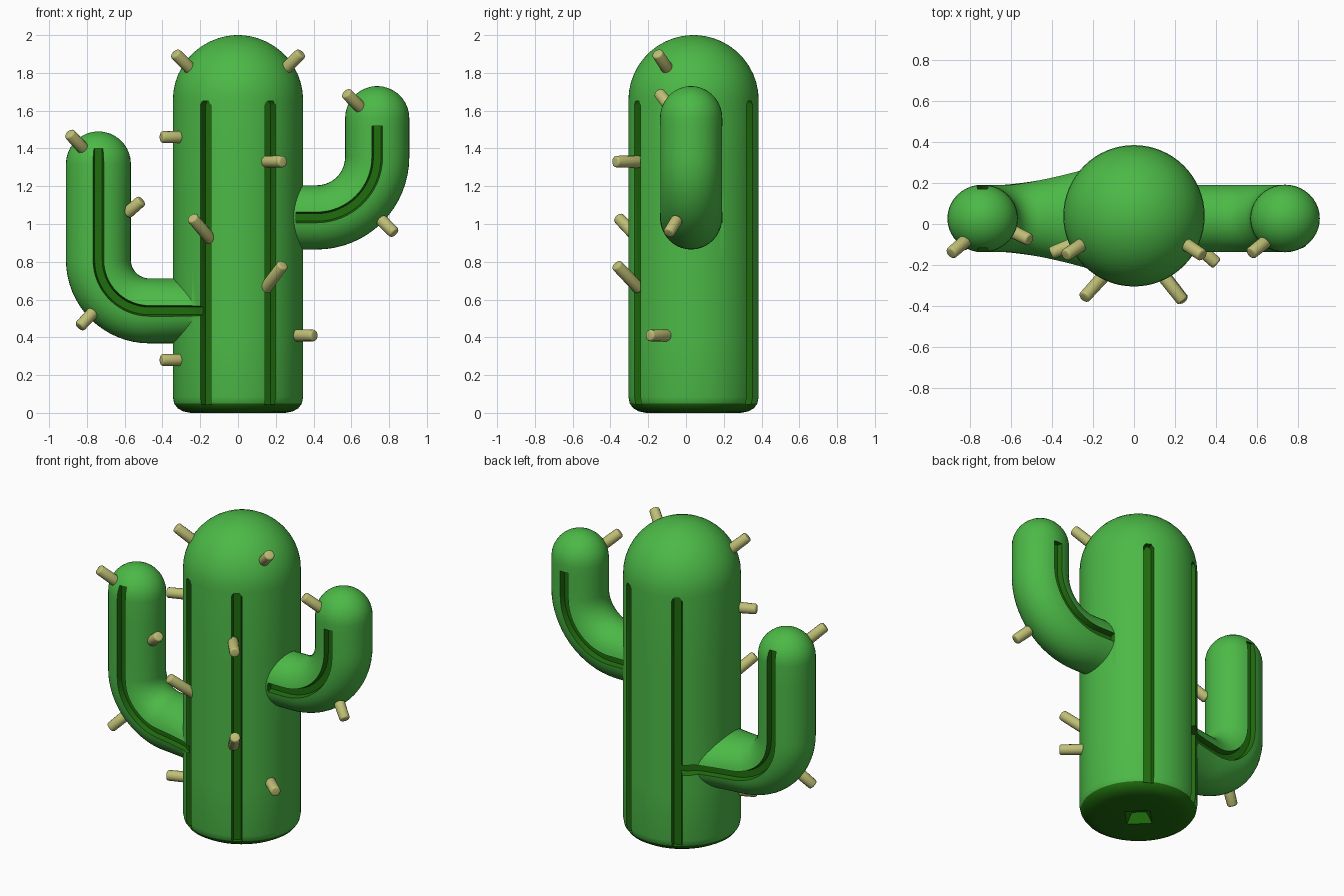
import bpy, bmesh, math
from mathutils import Vector, Matrix

if "Cube" in bpy.data.objects:
    bpy.data.objects.remove(bpy.data.objects["Cube"])


def material(name, rgb):
    m = bpy.data.materials.new(name)
    m.diffuse_color = (*rgb, 1)
    m.use_nodes = True
    m.node_tree.nodes["Principled BSDF"].inputs["Base Color"].default_value = m.diffuse_color
    return m


GREEN = material("cactus_green", (0.072, 0.485, 0.062))
DARK = material("groove_dark_green", (0.014, 0.15, 0.004))
STRAW = material("spine_straw", (0.52, 0.52, 0.18))
CY, R = 0.04, 0.345          # trunk centre y and radius
AY = 0.027                   # arm centre y


def loft(name, rings, index=0):
    """Skin a list of equal-sized rings, closed at both ends."""
    bm = bmesh.new()
    rows = [[bm.verts.new(p) for p in ring] for ring in rings]
    n = len(rows[0])
    for a, b in zip(rows, rows[1:]):
        for i in range(n):
            bm.faces.new((a[i], a[(i + 1) % n], b[(i + 1) % n], b[i]))
    bm.faces.new(rows[0])
    bm.faces.new(rows[-1])
    bmesh.ops.recalc_face_normals(bm, faces=bm.faces)
    for f in bm.faces:
        f.material_index = index
    me = bpy.data.meshes.new(name)
    bm.to_mesh(me)
    bm.free()
    me.materials.append(GREEN)
    me.materials.append(DARK)
    ob = bpy.data.objects.new(name, me)
    bpy.context.collection.objects.link(ob)
    return ob


def combine(target, other, operation):
    mod = target.modifiers.new("cut", 'BOOLEAN')
    mod.operation, mod.object, mod.solver = operation, other, 'EXACT'
    bpy.context.view_layer.objects.active = target
    bpy.ops.object.modifier_apply(modifier=mod.name)
    bpy.data.objects.remove(other)


def arm_path(u0, u1, z0, z1, bend):
    """Points (u, z, tangent) : out from the trunk, round the bend, then up."""
    pts = [(u0 + (u1 - bend - u0) * i / 8, z0, (1, 0)) for i in range(8)]
    for i in range(17):
        a = math.pi / 2 * i / 16
        pts.append((u1 - bend + bend * math.sin(a), z0 + bend - bend * math.cos(a),
                    (math.cos(a), math.sin(a))))
    for i in range(1, 5):
        pts.append((u1, z0 + bend + (z1 - z0 - bend) * i / 4, (0, 1)))
    return pts


def half_depth(u, flare):
    t = min(1.2, max(0, (0.65 - u) / 0.4))
    return 0.165 + flare * t ** 1.5


# trunk: lathed profile with rounded foot and dome
profile = [(0.25, 0), (0.29, 0.008), (0.32, 0.025), (0.338, 0.05), (R, 0.085)]
profile += [(R, z) for z in (0.4, 0.8, 1.2, 1.655)]
profile += [(R * math.cos(math.radians(a)), 1.655 + R * math.sin(math.radians(a)))
            for a in (8, 16, 24, 32, 40, 48, 56, 64, 72, 79, 85, 88.5)]
body = loft("cactus_body", [[(r * math.cos(math.tau * i / 64), CY + r * math.sin(math.tau * i / 64), z)
                             for i in range(64)] for r, z in profile])
for f in body.data.polygons:
    if f.center.z < 0.045:
        f.material_index = 1

# arms: swept tubes (side, start, reach, low z, top z, bend, radius, flare, groove start, groove top)
ARMS = [(-1, 0.2, 0.739, 0.54, 1.49, 0.27, 0.172, 0.075, 0.17, 1.40),
        (1, 0.27, 0.737, 1.035, 1.73, 0.32, 0.17, 0.0, 0.308, 1.52)]
cutters = []
for s, u0, u1, z0, z1, bend, rad, flare, g0, g1 in ARMS:
    stations = [(u, z, t, 1.0) for u, z, t in arm_path(u0, u1, z0, z1 - rad, bend)]
    for a in (10, 20, 30, 40, 50, 60, 70, 80, 87):
        a = math.radians(a)
        stations.append((u1, z1 - rad + rad * math.sin(a), (0, 1), math.cos(a)))
    rings = []
    for u, z, (tu, tz), k in stations:
        ring = []
        for i in range(40):
            a = math.tau * i / 40
            n = rad * k * math.cos(a)
            ring.append((s * (u - tz * n), AY + half_depth(u, flare) * k * math.sin(a), z + tu * n))
        rings.append(ring)
    combine(body, loft("arm", rings), 'UNION')

    # arm grooves, front and back
    for side in (-1, 1):
        rings = []
        for u, z, (tu, tz) in arm_path(g0, u1, z0, g1, bend):
            h = half_depth(u, flare)
            if flare and u < R:
                h = max(h, math.sqrt(R * R - u * u))
            rings.append([(s * (u - tz * n), AY + side * (h + d), z + tu * n)
                          for n, d in ((-0.02, -0.035), (0.02, -0.035), (0.045, 0.06), (-0.045, 0.06))])
        cutters.append(loft("arm_groove_cutter", rings, 1))

# trunk grooves, two in front and two behind
for deg in (60, 120, 240, 300):
    c, s = math.cos(math.radians(deg)), math.sin(math.radians(deg))
    rings = []
    for z, k in ((0.045, 1), (1.63, 1), (1.652, 0.5)):
        rings.append([(r * c - w * k * s, CY + r * s + w * k * c, z)
                      for r, w in ((0.305, -0.022), (0.305, 0.022), (0.40, 0.046), (0.40, -0.046))])
    cutters.append(loft("trunk_groove_cutter", rings, 1))

# small diamond pit under the base
cutters.append(loft("base_pit_cutter", [[(r * math.cos(math.pi / 2 * i), CY + r * math.sin(math.pi / 2 * i), z)
                                         for i in range(4)] for r, z in ((0.12, -0.02), (0.06, 0.06))], 1))
for cutter in cutters:
    combine(body, cutter, 'DIFFERENCE')

# spines: (base, tip)
SPINES = [((0.24, -0.09, 1.81), (0.33, -0.15, 1.90)),
          ((-0.24, -0.09, 1.81), (-0.33, -0.15, 1.90)),
          ((-0.30, -0.10, 1.46), (-0.40, -0.14, 1.46)),
          ((-0.30, -0.10, 0.28), (-0.40, -0.14, 0.28)),
          ((0.30, -0.10, 0.41), (0.40, -0.19, 0.41)),
          ((0.14, -0.25, 1.33), (0.235, -0.37, 1.33)),
          ((0.145, -0.25, 0.66), (0.235, -0.365, 0.78)),
          ((-0.145, -0.25, 0.92), (-0.24, -0.355, 1.03)),
          ((-0.82, -0.08, 1.40), (-0.89, -0.14, 1.475)),
          ((-0.585, -0.04, 1.06), (-0.515, -0.075, 1.12)),
          ((-0.77, -0.06, 0.53), (-0.835, -0.10, 0.46)),
          ((0.65, -0.08, 1.615), (0.575, -0.14, 1.69)),
          ((0.76, -0.05, 1.02), (0.825, -0.09, 0.955))]
parts = [body]
for i, (a, b) in enumerate(SPINES):
    a, b = Vector(a), Vector(b)
    d = b - a
    bm = bmesh.new()
    bmesh.ops.create_cone(bm, cap_ends=True, segments=14, radius1=0.033, radius2=0.031,
                          depth=d.length + 0.015)
    rims = [e for e in bm.edges if abs(e.verts[0].co.z - e.verts[1].co.z) < 1e-4]
    bmesh.ops.bevel(bm, geom=rims, offset=0.011, segments=3, profile=0.5, affect='EDGES')
    bm.transform(Matrix.Translation((a + b) / 2) @ d.to_track_quat('Z', 'Y').to_matrix().to_4x4())
    me = bpy.data.meshes.new("spine")
    bm.to_mesh(me)
    bm.free()
    me.materials.append(STRAW)
    ob = bpy.data.objects.new(f"spine_{i + 1}", me)
    bpy.context.collection.objects.link(ob)
    parts.append(ob)

# smooth shading with crisp groove edges
bpy.ops.object.select_all(action='DESELECT')
for ob in parts:
    ob.select_set(True)
bpy.context.view_layer.objects.active = body
bpy.ops.object.shade_smooth_by_angle(angle=math.radians(35))
